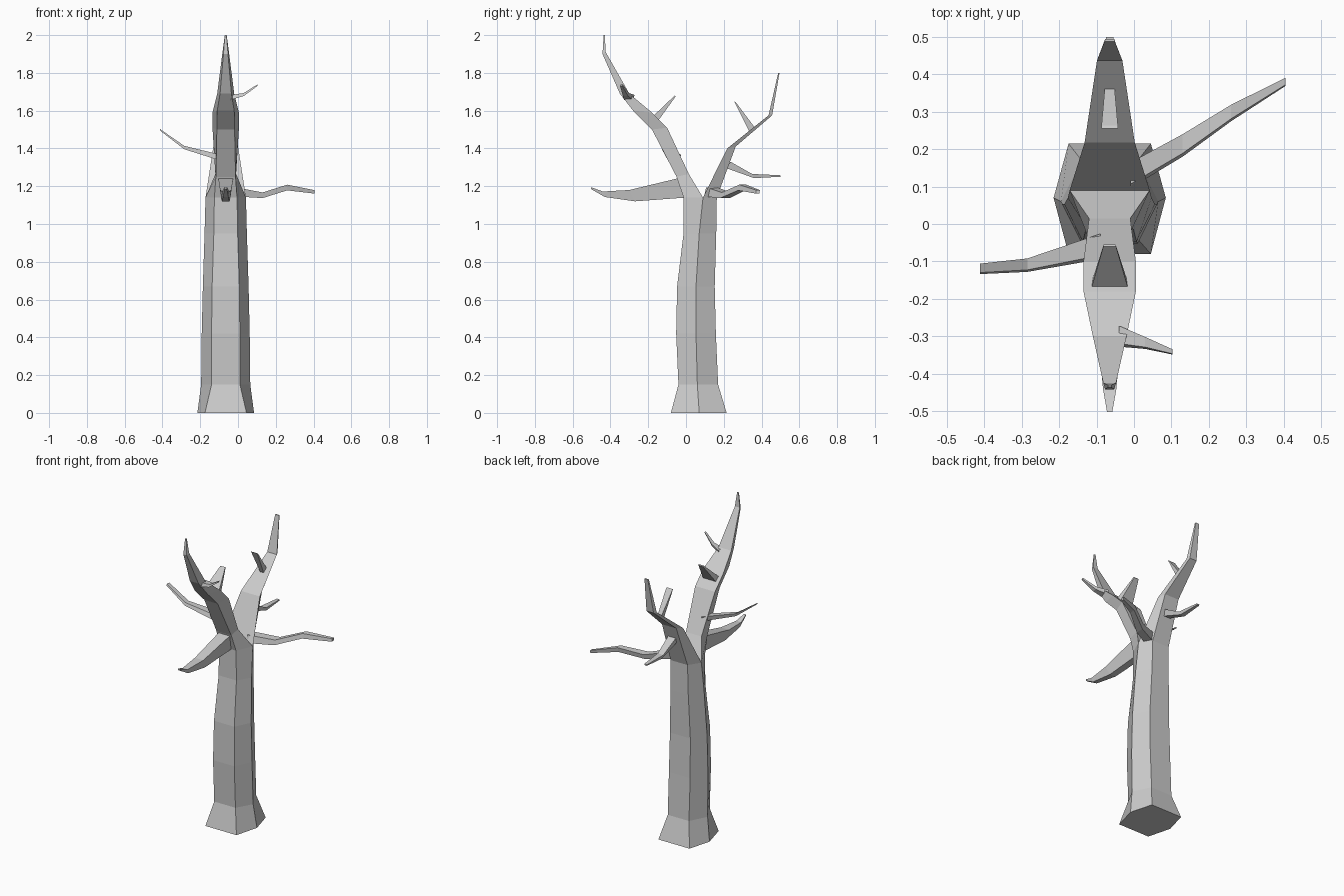
import bpy, bmesh

CX = -0.065  # tree's vertical symmetry plane


def loft(name, rings, cap_start=False):
    """Skin a list of equal-sized rings into a flat-shaded tube with a closed end."""
    bm = bmesh.new()
    vr = [[bm.verts.new(p) for p in r] for r in rings]
    n = len(rings[0])
    for a, b in zip(vr, vr[1:]):
        for i in range(n):
            j = (i + 1) % n
            bm.faces.new((a[i], a[j], b[j], b[i]))
    bm.faces.new(vr[-1])
    start = bm.faces.new(vr[0][::-1])
    bmesh.ops.recalc_face_normals(bm, faces=bm.faces[:])
    if not cap_start:
        bmesh.ops.delete(bm, geom=[start], context='FACES_ONLY')
    me = bpy.data.meshes.new(name)
    bm.to_mesh(me)
    bm.free()
    ob = bpy.data.objects.new(name, me)
    bpy.context.collection.objects.link(ob)
    return ob


def mid_branch(name, sections):
    """Four-sided branch in the symmetry plane: two edges, each (y, z, half width)."""
    loft(name, [[(CX - wa, ya, za), (CX + wa, ya, za), (CX + wb, yb, zb), (CX - wb, yb, zb)]
                for ya, za, wa, yb, zb, wb in sections])


def side_branch(name, sections):
    """Four-sided twig to the side: centre x, y, z, half depth, half height."""
    loft(name, [[(x, y - d, z - h), (x, y + d * 0.7, z - h), (x, y + d, z + h), (x, y - d * 0.7, z + h)]
                for x, y, z, d, h in sections])


# Trunk: z, front y, middle y, back y, outer half width, inner half width
trunk = [(0, -0.08, 0.07, 0.215, 0.15, 0.11),
         (0.15, -0.04, 0.06, 0.17, 0.13, 0.075),
         (0.42, -0.052, 0.053, 0.158, 0.127, 0.075),
         (0.67, -0.047, 0.053, 0.152, 0.121, 0.072),
         (0.95, -0.013, 0.07, 0.16, 0.112, 0.063),
         (1.14, -0.013, 0.09, 0.163, 0.107, 0.06)]
loft("trunk", [[(CX - i, f, z), (CX + i, f, z), (CX + o, m, z),
                (CX + i, b, z), (CX - i, b, z), (CX - o, m, z)]
               for z, f, m, b, o, i in trunk], cap_start=True)

# Two main forks
mid_branch("front_fork", [(-0.013, 1.14, 0.06, 0.09, 1.14, 0.107),
                          (-0.05, 1.25, 0.052, 0.015, 1.265, 0.055),
                          (-0.18, 1.50, 0.047, -0.10, 1.51, 0.07),
                          (-0.28, 1.60, 0.045, -0.18, 1.59, 0.07),
                          (-0.35, 1.69, 0.03, -0.30, 1.69, 0.045),
                          (-0.442, 1.90, 0.012, -0.425, 1.91, 0.017),
                          (-0.436, 2.00, 0.004, -0.43, 2.00, 0.005)])
mid_branch("back_fork", [(0.163, 1.14, 0.06, 0.09, 1.14, 0.107),
                         (0.263, 1.41, 0.05, 0.218, 1.40, 0.067),
                         (0.456, 1.575, 0.025, 0.437, 1.575, 0.034),
                         (0.495, 1.80, 0.012, 0.488, 1.80, 0.014)])

# Smaller branches in the symmetry plane
mid_branch("front_low_branch", [(0.0, 1.14, 0.025, -0.03, 1.245, 0.04),
                                (-0.27, 1.12, 0.02, -0.30, 1.18, 0.03),
                                (-0.43, 1.143, 0.014, -0.44, 1.172, 0.018),
                                (-0.503, 1.185, 0.006, -0.503, 1.195, 0.007)])
mid_branch("back_low_twig", [(0.215, 1.295, 0.022, 0.235, 1.33, 0.027),
                             (0.36, 1.243, 0.015, 0.35, 1.265, 0.02),
                             (0.50, 1.25, 0.008, 0.50, 1.258, 0.01)])
mid_branch("front_up_twig", [(-0.175, 1.57, 0.05, -0.145, 1.55, 0.045),
                             (-0.06, 1.68, 0.017, -0.055, 1.675, 0.016)])
mid_branch("back_up_twig", [(0.365, 1.51, 0.013, 0.335, 1.49, 0.012),
                            (0.263, 1.645, 0.022, 0.255, 1.65, 0.022)])

# Twigs reaching left and right
side_branch("right_low_branch", [(-0.01, 0.13, 1.17, 0.034, 0.024),
                                 (0.13, 0.21, 1.152, 0.03, 0.015),
                                 (0.26, 0.297, 1.193, 0.022, 0.015),
                                 (0.405, 0.38, 1.17, 0.011, 0.009)])
side_branch("left_branch", [(-0.09, -0.06, 1.35, 0.034, 0.016),
                            (-0.285, -0.11, 1.405, 0.018, 0.009),
                            (-0.412, -0.12, 1.498, 0.014, 0.004)])
side_branch("right_high_twig", [(-0.04, -0.30, 1.67, 0.028, 0.013),
                                (0.03, -0.318, 1.685, 0.016, 0.008),
                                (0.103, -0.342, 1.735, 0.007, 0.004)])
